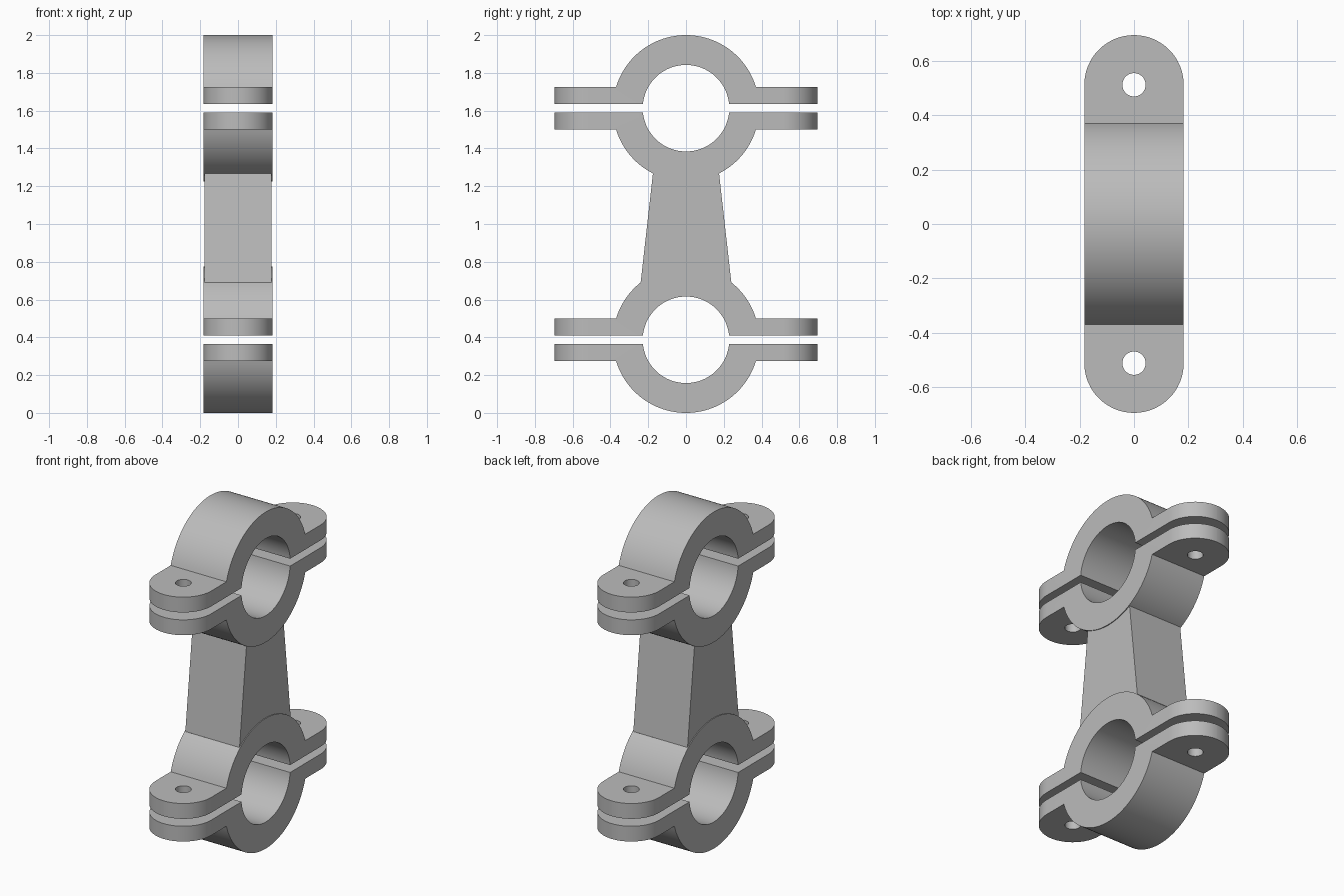
import bpy
import bmesh
from math import sin, cos, asin, sqrt, pi

if "Cube" in bpy.data.objects:
    bpy.data.objects.remove(bpy.data.objects["Cube"], do_unlink=True)

HALF_W = 0.183            # half width of the clamps along x
WEB_HALF_W = 0.178        # the web is slightly narrower
R_OUT, R_BORE = 0.387, 0.229
GAP, TAB_TOP, TAB_END = 0.022, 0.113, 0.696
HOLE_Y, HOLE_R = TAB_END - HALF_W, 0.043
LOW_Z, HIGH_Z = R_OUT, 2 - R_OUT

grey = bpy.data.materials.new("grey metal")
grey.use_nodes = True
grey.diffuse_color = (0.5, 0.5, 0.5, 1)
grey.node_tree.nodes["Principled BSDF"].inputs["Base Color"].default_value = (0.5, 0.5, 0.5, 1)


def arc(r, a0, a1, n, z=0):
    """Points (y, z) on a circle from angle a0 to a1."""
    return [(r * cos(a0 + (a1 - a0) * i / n), z + r * sin(a0 + (a1 - a0) * i / n))
            for i in range(n + 1)]


def extrude_profile(name, points, half_w, round_ends=False):
    """Extrude a y-z outline along x, optionally rounding the tab ends."""
    bm = bmesh.new()
    face = bm.faces.new([bm.verts.new((-half_w, y, z)) for y, z in points])
    out = bmesh.ops.extrude_face_region(bm, geom=[face])
    for v in out["geom"]:
        if isinstance(v, bmesh.types.BMVert):
            v.co.x = half_w
    if round_ends:
        ends = [e for e in bm.edges
                if all(abs(v.co.y) > TAB_END - 0.001 for v in e.verts)
                and abs(e.verts[0].co.x - e.verts[1].co.x) < 0.001]
        bmesh.ops.bevel(bm, geom=ends, offset=half_w - 0.0002, segments=16,
                        profile=0.5, affect='EDGES')
    bmesh.ops.recalc_face_normals(bm, faces=bm.faces)
    mesh = bpy.data.meshes.new(name)
    bm.to_mesh(mesh)
    bm.free()
    mesh.materials.append(grey)
    obj = bpy.data.objects.new(name, mesh)
    bpy.context.collection.objects.link(obj)
    return obj


def activate(obj):
    bpy.ops.object.select_all(action='DESELECT')
    obj.select_set(True)
    bpy.context.view_layer.objects.active = obj


def smooth(obj):
    activate(obj)
    bpy.ops.object.shade_smooth_by_angle(angle=pi / 7)


def clamp_half(name, centre_z, side):
    """Half ring with two bolt tabs; side is +1 above the split, -1 below."""
    a_out, a_in = asin(TAB_TOP / R_OUT), asin(GAP / R_BORE)
    pts = [(TAB_END, GAP), (TAB_END, TAB_TOP)]
    pts += arc(R_OUT, a_out, pi - a_out, 48)
    pts += [(-TAB_END, TAB_TOP), (-TAB_END, GAP)]
    pts += arc(R_BORE, pi - a_in, a_in, 48)
    half = extrude_profile(name, [(y, centre_z + side * z) for y, z in pts], HALF_W, True)
    # Bolt holes
    for s in (-1, 1):
        bpy.ops.mesh.primitive_cylinder_add(vertices=32, radius=HOLE_R, depth=0.4,
                                            location=(0, s * HOLE_Y, centre_z))
        cutter = bpy.context.object
        cutter.hide_render = True
        cutter.data.materials.append(grey)
        activate(half)
        mod = half.modifiers.new("bolt hole", 'BOOLEAN')
        mod.operation, mod.solver, mod.object = 'DIFFERENCE', 'EXACT', cutter
        bpy.ops.object.modifier_apply(modifier=mod.name)
        bpy.data.objects.remove(cutter, do_unlink=True)
    smooth(half)


# Two split clamps
for label, z in (("lower", LOW_Z), ("upper", HIGH_Z)):
    clamp_half(label + "_clamp_top_half", z, 1)
    clamp_half(label + "_clamp_bottom_half", z, -1)

# Tapered web joining the clamps, its ends sunk into the rings
low_y, high_y, sunk = 0.24, 0.175, R_OUT - 0.05
low_z = LOW_Z + sqrt(R_OUT ** 2 - low_y ** 2)
high_z = HIGH_Z - sqrt(R_OUT ** 2 - high_y ** 2)
a_low, a_high = asin(low_y / R_OUT), asin(high_y / R_OUT)
outline = [(low_y, low_z), (high_y, high_z)]
outline += arc(sunk, -pi / 2 + a_high, -pi / 2 - a_high, 16, HIGH_Z)
outline += [(-high_y, high_z), (-low_y, low_z)]
outline += arc(sunk, pi / 2 + a_low, pi / 2 - a_low, 16, LOW_Z)
extrude_profile("connecting_web", outline, WEB_HALF_W)
